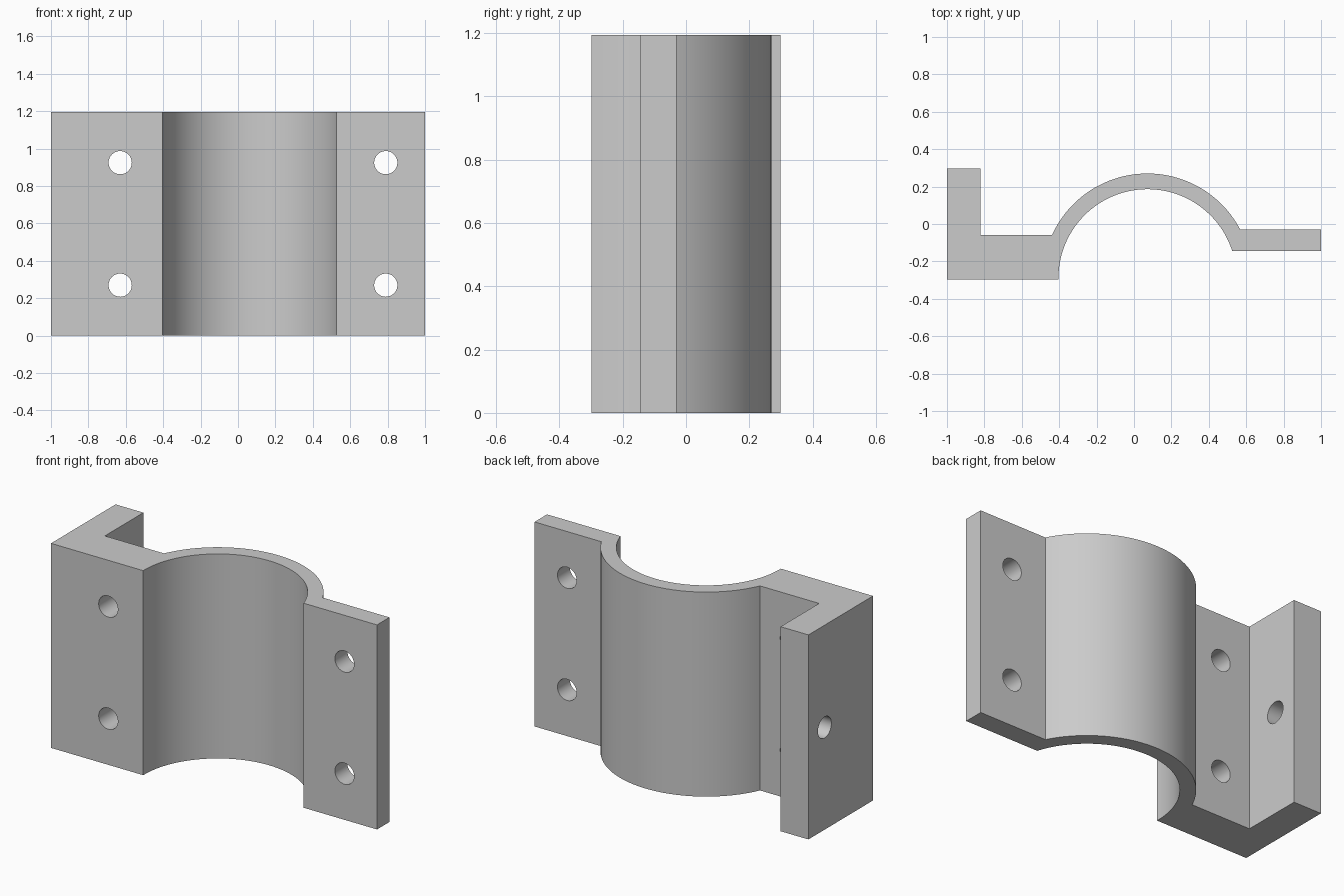
import bpy, bmesh, math
from mathutils import Matrix

cube = bpy.data.objects.get("Cube")
if cube:
    bpy.data.objects.remove(cube, do_unlink=True)

HEIGHT = 1.195
CX, CY = 0.072, -0.29          # axis of the curved saddle
R_IN, R_OUT = 0.476, 0.56
HOLE_R = 0.062

grey = bpy.data.materials.new("plain grey")
grey.use_nodes = True
colour = (0.6, 0.6, 0.6, 1)
grey.diffuse_color = colour
grey.node_tree.nodes["Principled BSDF"].inputs["Base Color"].default_value = colour


def arc(radius, y_start, y_end, steps=64):
    """Points over the top of the saddle, from the -x end to the +x end."""
    a = math.pi - math.asin((y_start - CY) / radius)
    b = math.asin((y_end - CY) / radius)
    angles = [a + (b - a) * i / steps for i in range(steps + 1)]
    return [(CX + radius * math.cos(t), CY + radius * math.sin(t)) for t in angles]


def add_object(name, bm):
    bmesh.ops.recalc_face_normals(bm, faces=bm.faces)
    mesh = bpy.data.meshes.new(name)
    bm.to_mesh(mesh)
    bm.free()
    mesh.materials.append(grey)
    obj = bpy.data.objects.new(name, mesh)
    bpy.context.collection.objects.link(obj)
    return obj


# Clamp bracket: one constant cross-section, extruded upwards
profile = [(-1, -0.298), (-1, 0.298), (-0.82, 0.298), (-0.82, -0.058)]
profile += arc(R_OUT, -0.058, -0.03)
profile += [(1, -0.03), (1, -0.145)]
profile += reversed(arc(R_IN, -0.298 + 0.008, -0.145))
profile += [(CX - R_IN, -0.298)]
bm = bmesh.new()
base = bm.faces.new([bm.verts.new((x, y, 0)) for x, y in profile])
top = bmesh.ops.extrude_face_region(bm, geom=[base])["geom"]
bmesh.ops.translate(bm, vec=(0, 0, HEIGHT),
                    verts=[v for v in top if isinstance(v, bmesh.types.BMVert)])
bracket = add_object("clamp_bracket", bm)

# Bolt hole cutters: two through each plate, one through the side flange
bm = bmesh.new()


def drill(centre, axis, depth):
    turn = Matrix.Rotation(math.pi / 2, 4, axis)
    bmesh.ops.create_cone(bm, cap_ends=True, segments=48, radius1=HOLE_R,
                          radius2=HOLE_R, depth=depth,
                          matrix=Matrix.Translation(centre) @ turn)


for x, y in ((-0.63, -0.178), (0.79, -0.088)):
    for z in (0.27, 0.925):
        drill((x, y, z), 'X', 0.4)
drill((-0.91, 0.148, HEIGHT / 2), 'Y', 0.3)
cutter = add_object("hole_cutters", bm)
cutter.hide_render = True

cut = bracket.modifiers.new("bolt holes", 'BOOLEAN')
cut.operation = 'DIFFERENCE'
cut.solver = 'EXACT'
cut.object = cutter

# Bake the holes, then remove the cutters
bpy.ops.object.select_all(action='DESELECT')
bpy.context.view_layer.objects.active = bracket
bracket.select_set(True)
bpy.ops.object.modifier_apply(modifier=cut.name)
bpy.data.objects.remove(cutter, do_unlink=True)
bpy.ops.object.shade_smooth_by_angle(angle=math.radians(30))
